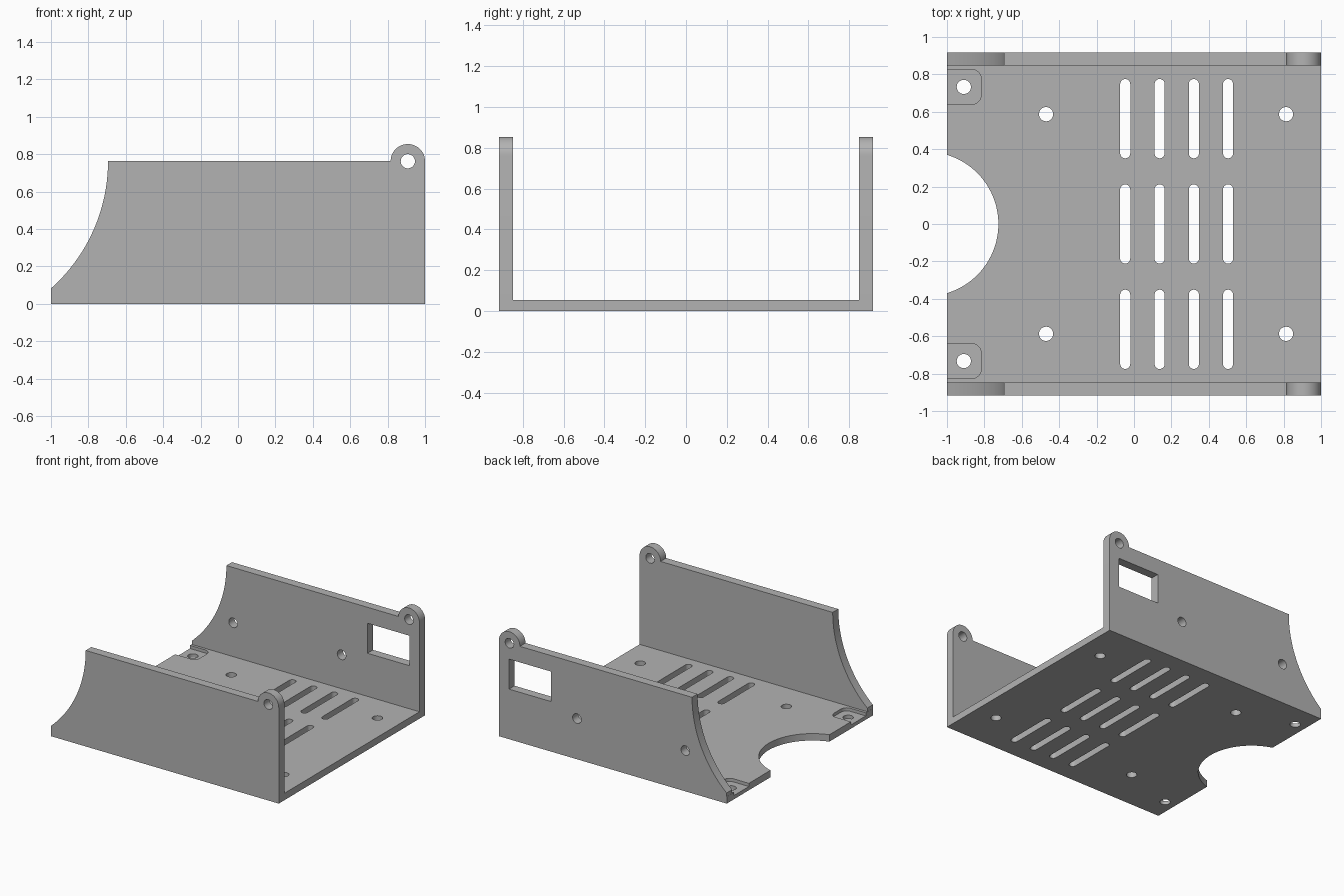
import bpy, bmesh
from math import sin, cos, pi, atan2, radians

cube = bpy.data.objects.get("Cube")
if cube:
    bpy.data.objects.remove(cube, do_unlink=True)

HALF_Y, WALL, FLOOR, TOP = 0.917, 0.07, 0.055, 0.762
LUG_X, LUG_R, HOLE_R = 0.908, 0.092, 0.038

grey = bpy.data.materials.new("plain_grey")
grey.use_nodes = True
colour = (0.45, 0.45, 0.45, 1)
grey.diffuse_color = colour
grey.node_tree.nodes["Principled BSDF"].inputs["Base Color"].default_value = colour


def arc(cx, cy, r, start, end, steps=24):
    """Points along an arc, angles in radians."""
    return [(cx + r * cos(start + (end - start) * i / steps),
             cy + r * sin(start + (end - start) * i / steps)) for i in range(steps + 1)]


def circle(cx, cy, r=HOLE_R):
    return arc(cx, cy, r, 0, 2 * pi, 32)[:-1]


def rect(x0, x1, y0, y1):
    return [(x0, y0), (x1, y0), (x1, y1), (x0, y1)]


def build(name, prisms):
    """One object from prisms given as (outline, axis, low, high)."""
    bm = bmesh.new()
    for outline, axis, low, high in prisms:
        place = (lambda p, d: (p[0], d, p[1])) if axis == "y" else (lambda p, d: (p[0], p[1], d))
        a = [bm.verts.new(place(p, low)) for p in outline]
        b = [bm.verts.new(place(p, high)) for p in outline]
        bm.faces.new(a)
        bm.faces.new(b[::-1])
        for i in range(len(a)):
            j = (i + 1) % len(a)
            bm.faces.new((a[i], b[i], b[j], a[j]))
    bmesh.ops.recalc_face_normals(bm, faces=bm.faces[:])
    mesh = bpy.data.meshes.new(name)
    bm.to_mesh(mesh)
    bm.free()
    mesh.materials.append(grey)
    obj = bpy.data.objects.new(name, mesh)
    bpy.context.collection.objects.link(obj)
    return obj


def combine(target, tool, operation):
    """Apply a boolean and discard the tool."""
    mod = target.modifiers.new(operation, "BOOLEAN")
    mod.operation, mod.solver, mod.object = operation, "EXACT", tool
    bpy.ops.object.select_all(action="DESELECT")
    bpy.context.view_layer.objects.active = target
    target.select_set(True)
    bpy.ops.object.modifier_apply(modifier=mod.name)
    bpy.data.objects.remove(tool, do_unlink=True)


# Floor with a round bay in its end
bay_x, bay_r = -1.111, 0.386
bay_angle = atan2(0.37, -1 - bay_x)
floor_outline = ([(-1, -HALF_Y), (1, -HALF_Y), (1, HALF_Y), (-1, HALF_Y)]
                 + [(-1, 0.37)] + arc(bay_x, 0, bay_r, bay_angle, -bay_angle, 40)[1:-1] + [(-1, -0.37)])
tray = build("tray", [(floor_outline, "z", 0, FLOOR)])

# Side walls: swept front edge and a round hinge lug
sweep_x, sweep_r = -1.605, 0.91
low_angle = atan2(0.085 - TOP, -1 - sweep_x)
wall_outline = ([(-1, 0), (1, 0)] + arc(LUG_X, TOP, LUG_R, 0, pi)
                + arc(sweep_x, TOP, sweep_r, 0, low_angle, 32))
walls = build("side_walls", [(wall_outline, "y", -HALF_Y, WALL - HALF_Y),
                             (wall_outline, "y", HALF_Y - WALL, HALF_Y)])
combine(tray, walls, "UNION")

# Shallow corner recesses with rounded inner corners
recesses = []
for mid in (-0.733, 0.733):
    lo, hi, end, r = mid - 0.093, mid + 0.093, -0.817, 0.05
    outline = ([(-1.1, lo)] + arc(end - r, lo + r, r, -pi / 2, 0, 8)
               + arc(end - r, hi - r, r, 0, pi / 2, 8) + [(-1.1, hi)])
    recesses.append((outline, "z", 0.03, 0.2))
combine(tray, build("recess_cutter", recesses), "DIFFERENCE")

# Vent slots and screw holes through the floor
cuts = []
for x in (-0.047, 0.137, 0.32, 0.503):
    for y in (-0.563, 0, 0.563):
        r, reach = 0.027, 0.185
        slot = arc(x, y + reach, r, 0, pi, 12) + arc(x, y - reach, r, pi, 2 * pi, 12)
        cuts.append((slot, "z", -0.1, 0.2))
for side in (-1, 1):
    for x, y in ((-0.91, 0.733), (-0.47, 0.587), (0.813, 0.587)):
        cuts.append((circle(x, side * y), "z", -0.1, 0.2))

# Lug holes in both walls; window and two holes in the back wall only
cuts.append((circle(LUG_X, TOP), "y", -1.1, 1.1))
for x in (-0.636, 0.316):
    cuts.append((circle(x, 0.323), "y", 0.7, 1.1))
cuts.append((rect(0.544, 0.912, 0.397, 0.635), "y", 0.7, 1.1))
combine(tray, build("hole_cutter", cuts), "DIFFERENCE")

# Smooth curves, sharp edges
bpy.ops.object.shade_smooth_by_angle(angle=radians(30))
